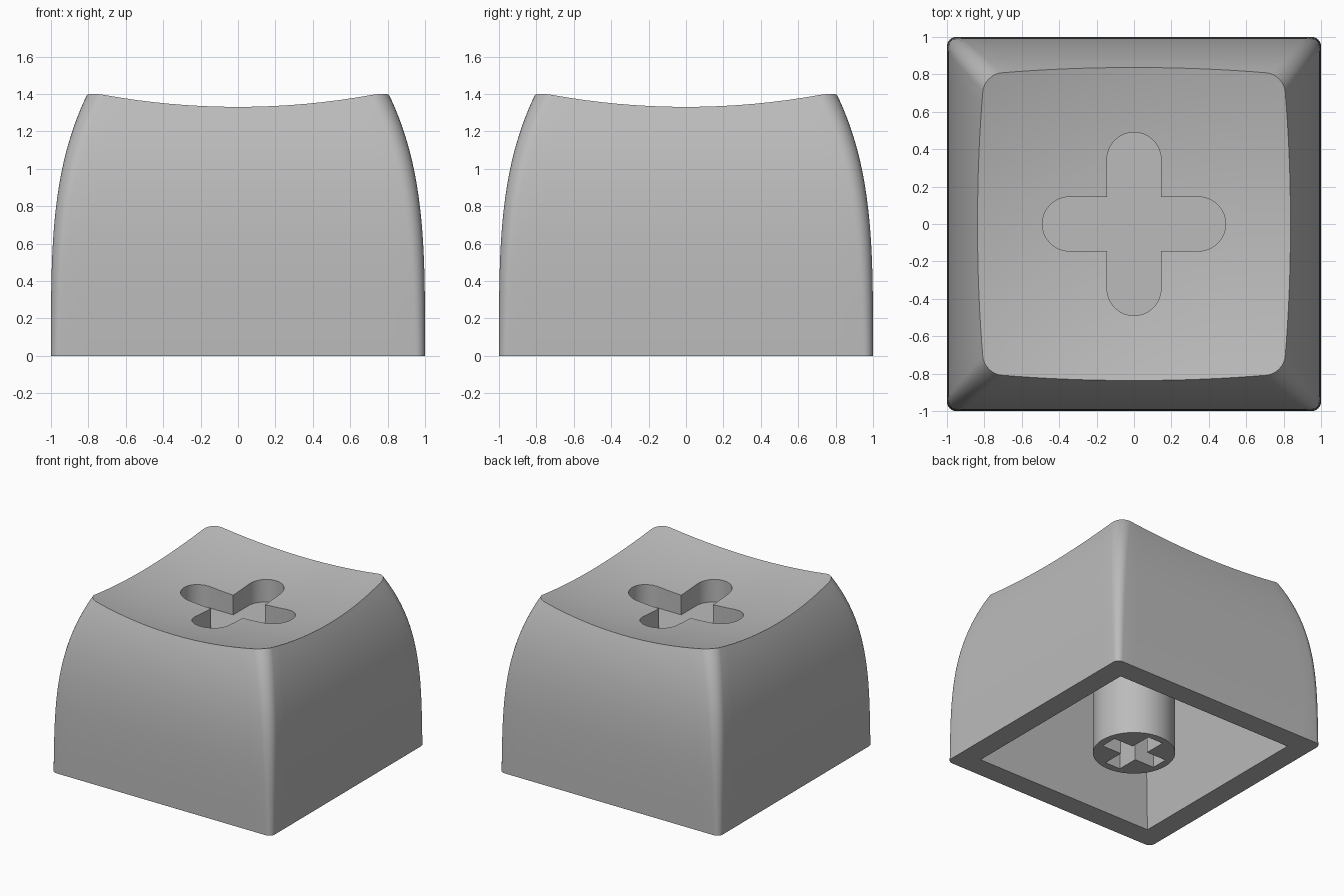
import bpy, bmesh
from math import sin, cos, pi, sqrt

cube = bpy.data.objects.get("Cube")
if cube:
    bpy.data.objects.remove(cube)

grey = bpy.data.materials.new("plain grey")
grey.use_nodes = True
grey.diffuse_color = (0.5, 0.5, 0.5, 1)
grey.node_tree.nodes["Principled BSDF"].inputs["Base Color"].default_value = (0.5, 0.5, 0.5, 1)

HEIGHT = 1.41       # height of the top corners
DISH_LOW = 1.236    # lowest point of the dished top
DISH_RADIUS = 3.75
CEILING = 0.92      # top of the hollow


def dish(x, y):
    return DISH_LOW + DISH_RADIUS - sqrt(DISH_RADIUS ** 2 - x * x - y * y)


def rounded_square(half, radius, arc=8, side=16):
    """Outline with rounded corners and evenly divided straight sides."""
    pts = []
    for q in range(4):
        c, s = round(cos(q * pi / 2)), round(sin(q * pi / 2))
        flat = half - radius
        local = [(half, -flat + 2 * flat * i / side) for i in range(side)]
        local += [(flat + radius * cos(a), flat + radius * sin(a))
                  for a in (pi / 2 * i / arc for i in range(arc))]
        pts += [(c * x - s * y, s * x + c * y) for x, y in local]
    return pts


def loft(name, rings):
    """Skin closed rings of points and cap both ends."""
    bm = bmesh.new()
    loops = [[bm.verts.new(p) for p in ring] for ring in rings]
    n = len(loops[0])
    for a, b in zip(loops, loops[1:]):
        for i in range(n):
            j = (i + 1) % n
            bm.faces.new((a[i], a[j], b[j], b[i]))
    bm.faces.new(loops[0][::-1])
    bm.faces.new(loops[-1])
    bmesh.ops.recalc_face_normals(bm, faces=bm.faces)
    mesh = bpy.data.meshes.new(name)
    bm.to_mesh(mesh)
    bm.free()
    mesh.materials.append(grey)
    obj = bpy.data.objects.new(name, mesh)
    bpy.context.collection.objects.link(obj)
    return obj


def prism(name, outline, z0, z1):
    return loft(name, [[(x, y, z) for x, y in outline] for z in (z0, z1)])


def activate(obj):
    bpy.ops.object.select_all(action='DESELECT')
    obj.select_set(True)
    bpy.context.view_layer.objects.active = obj


def carve(obj, cutter):
    """Subtract the cutter and discard it."""
    cutter.hide_render = True
    mod = obj.modifiers.new("carve", 'BOOLEAN')
    mod.operation = 'DIFFERENCE'
    mod.solver = 'EXACT'
    mod.object = cutter
    activate(obj)
    bpy.ops.object.modifier_apply(modifier=mod.name)
    bpy.data.objects.remove(cutter)


def cross(reach, half, steps):
    """Plus-shaped outline; steps=1 gives square ends, more gives round ends."""
    pts = []
    centre = reach - half if steps > 1 else reach
    for q in range(4):
        c, s = round(cos(q * pi / 2)), round(sin(q * pi / 2))
        local = []
        for i in range(steps + 1):
            a = -pi / 2 + pi * i / steps
            local.append((centre + half * cos(a), half * sin(a)))
        local.append((half, half))
        pts += [(c * x - s * y, s * x + c * y) for x, y in local]
    return pts


def section(z):
    """Side wall outline at a height: the walls curve in toward the top."""
    t = z / HEIGHT
    return rounded_square(1 - 0.2 * t ** 3.5, 0.05 + 0.05 * t)


# Cap: curved side walls that end on the dished top
LEVELS = 20
rings = []
for k in range(LEVELS):
    z = 1.3 * k / LEVELS
    rings.append([(x, y, z) for x, y in section(z)])
rim = []
for i in range(len(rings[0])):
    z = 1.35
    for _ in range(12):
        x, y = section(z)[i]
        z = 0.5 * (z + dish(x, y))
    rim.append((x, y, z))
# Even out the wall between the last level and the rim
last = 1.3 * (LEVELS - 1) / LEVELS
for f in (0.35, 0.7):
    ring = []
    for i, p in enumerate(rim):
        z = last + (p[2] - last) * f
        ring.append((*section(z)[i], z))
    rings.append(ring)
rings.append(rim)
# Dished top
for k in range(15, 0, -1):
    f = k / 16
    rings.append([(x * f, y * f, dish(x * f, y * f)) for x, y, z in rim])
cap = loft("cap", rings)

# Cross-shaped pocket in the top
carve(cap, prism("pocket_cutter", cross(0.49, 0.145, 16), 1.08, 1.7))

# Tapered hollow underneath
hollow = []
for z, half in ((-0.1, 0.83), (CEILING, 0.73)):
    hollow.append([(x * half, y * half, z) for x, y in ((1, -1), (1, 1), (-1, 1), (-1, -1))])
carve(cap, loft("hollow_cutter", hollow))

# Stem with a cross-shaped socket
circle = [(0.31 * cos(2 * pi * i / 64), 0.31 * sin(2 * pi * i / 64)) for i in range(64)]
stem = prism("stem", circle, 0, CEILING + 0.03)
carve(stem, prism("socket_cutter", cross(0.25, 0.07, 1), -0.1, 0.45))

for part in (cap, stem):
    activate(part)
    bpy.ops.object.shade_smooth_by_angle(angle=pi / 6)
